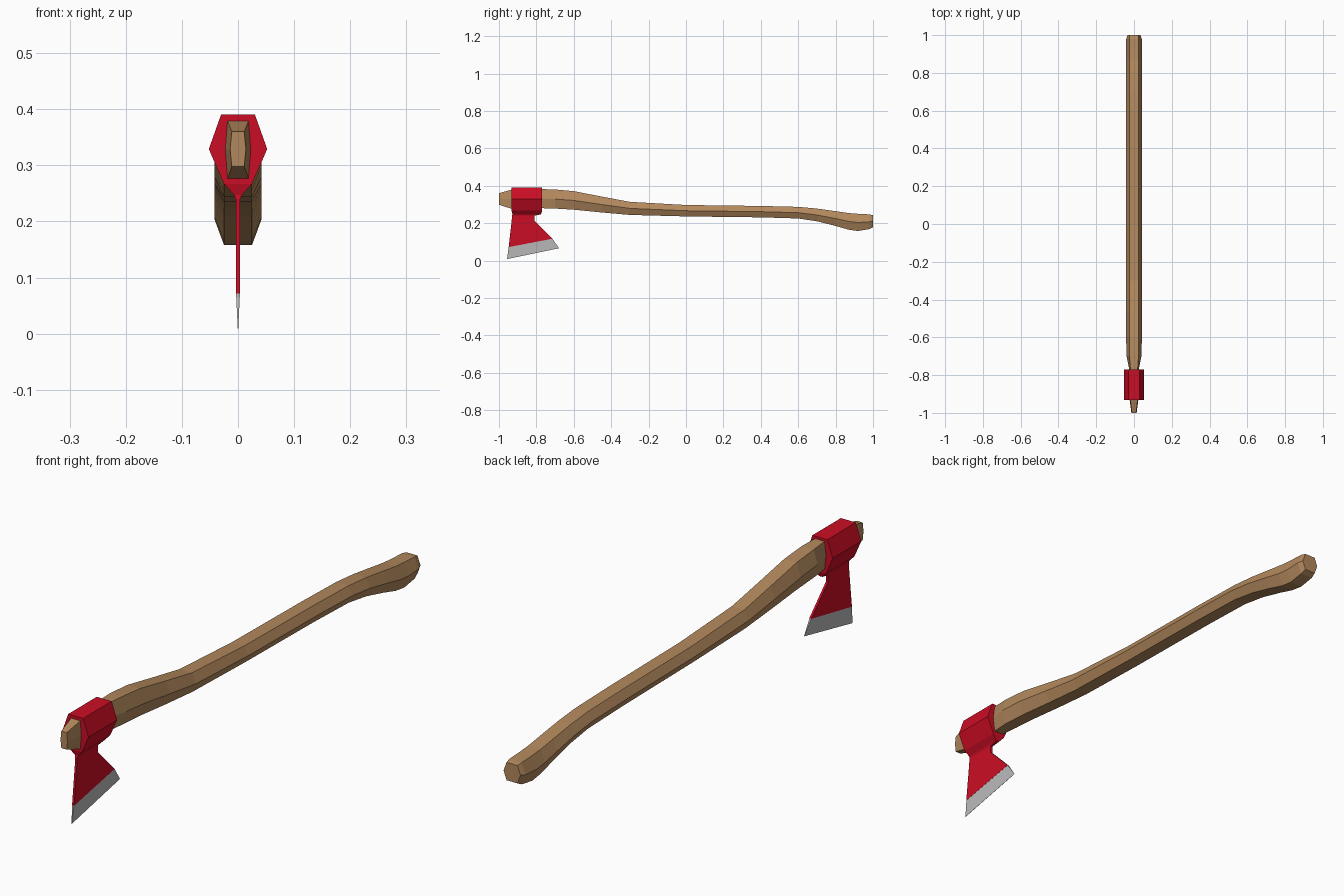
import bpy
import bmesh


def material(name, color):
    m = bpy.data.materials.new(name)
    m.diffuse_color = color
    return m


def loft(name, rings, mat=None):
    """Skin a list of equal-length vertex rings and cap both ends."""
    bm = bmesh.new()
    loops = [[bm.verts.new(p) for p in ring] for ring in rings]
    n = len(loops[0])
    for a, b in zip(loops, loops[1:]):
        for i in range(n):
            j = (i + 1) % n
            bm.faces.new((a[i], a[j], b[j], b[i]))
    bm.faces.new(loops[0])
    bm.faces.new(loops[-1])
    bmesh.ops.recalc_face_normals(bm, faces=bm.faces)
    mesh = bpy.data.meshes.new(name)
    bm.to_mesh(mesh)
    bm.free()
    obj = bpy.data.objects.new(name, mesh)
    bpy.context.collection.objects.link(obj)
    if mat:
        mesh.materials.append(mat)
    return obj


def hexagon(y, bottom, top, w_mid, w_end):
    mid = (bottom + top) / 2
    return [(w_end, y, top), (w_mid, y, mid), (w_end, y, bottom),
            (-w_end, y, bottom), (-w_mid, y, mid), (-w_end, y, top)]


def slab(w, y0, z0, y1, z1):
    return [(-w, y0, z0), (w, y0, z0), (w, y1, z1), (-w, y1, z1)]


wood = material("wood", (0.45, 0.25, 0.11, 1))
red = material("red_paint", (0.60, 0.004, 0.018, 1))
steel = material("steel", (0.5, 0.5, 0.5, 1))

# Curved handle with six-sided section: y, bottom, top, middle and end half-widths
loft("handle", [hexagon(*s) for s in [
    (-1.00, .298, .360, .014, .011),
    (-0.93, .276, .380, .023, .019),
    (-0.77, .280, .382, .025, .019),
    (-0.70, .278, .380, .039, .024),
    (-0.60, .272, .371, .042, .025),
    (-0.45, .257, .342, .042, .025),
    (-0.30, .244, .314, .042, .025),
    (0.00, .236, .297, .042, .025),
    (0.40, .231, .292, .042, .025),
    (0.60, .225, .287, .042, .025),
    (0.70, .210, .278, .042, .025),
    (0.80, .185, .264, .042, .025),
    (0.87, .165, .254, .042, .025),
    (0.92, .158, .250, .042, .025),
    (0.98, .168, .247, .041, .025),
    (1.00, .178, .243, .034, .022),
]], wood)

# Head: faceted collar pinching into a thin flared blade
loft("axe_head", [slab(*s) for s in [
    (.030, -.933, .391, -.769, .391),
    (.052, -.933, .329, -.769, .329),
    (.025, -.933, .267, -.769, .267),
    (.007, -.928, .247, -.775, .247),
    (.004, -.930, .240, -.810, .240),
    (.004, -.932, .214, -.810, .214),
    (.004, -.948, .072, -.714, .117),
]], red)

# Bare ground cutting edge
loft("cutting_edge", [slab(*s) for s in [
    (.0035, -.948, .072, -.714, .117),
    (.0004, -.957, .008, -.679, .066),
]], steel)
